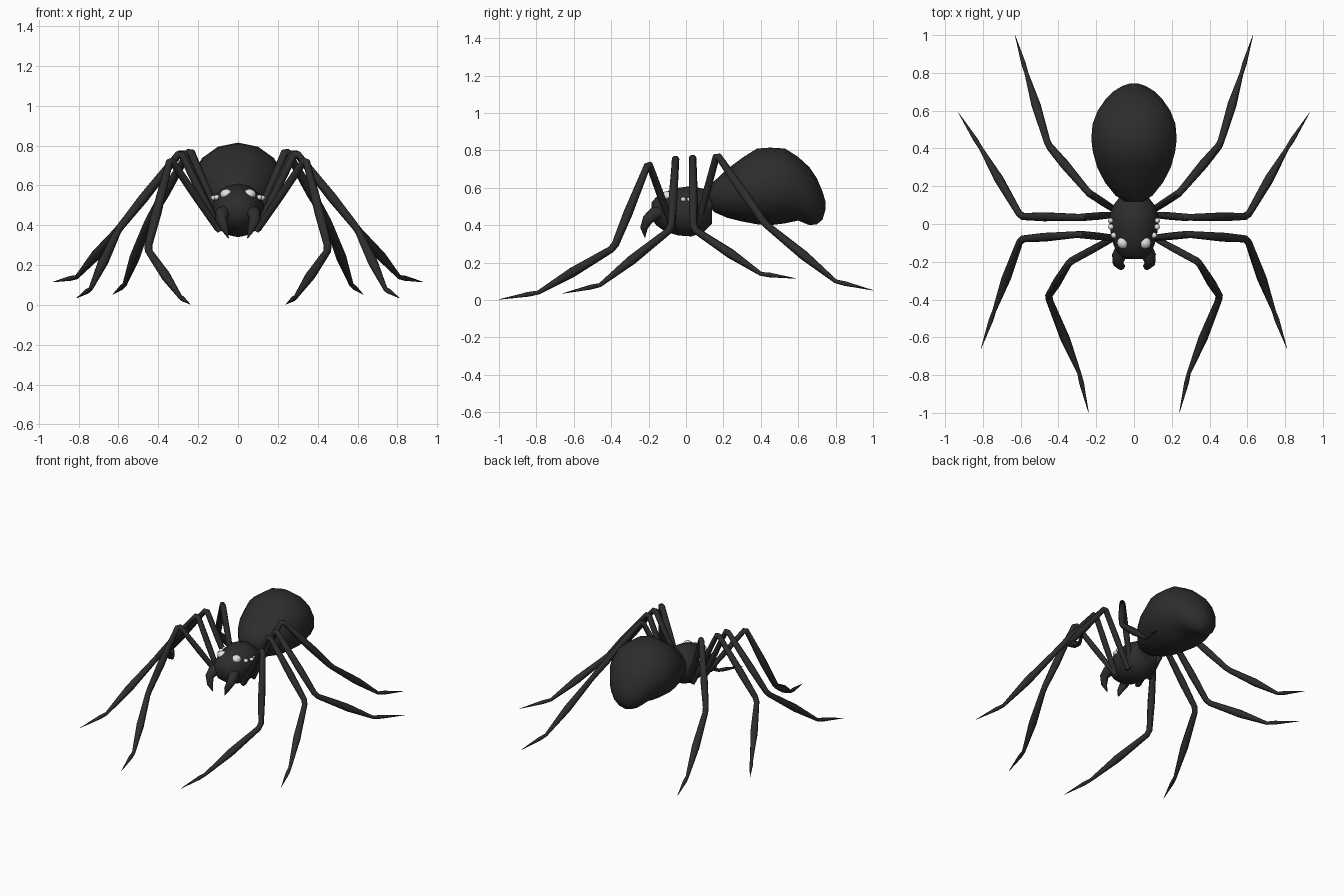
import bpy, bmesh, math
from mathutils import Vector

cube = bpy.data.objects.get("Cube")
if cube:
    bpy.data.objects.remove(cube, do_unlink=True)


def material(name, value):
    m = bpy.data.materials.new(name)
    m.use_nodes = True
    color = (value, value, value, 1)
    m.diffuse_color = color
    m.node_tree.nodes["Principled BSDF"].inputs["Base Color"].default_value = color
    return m


BLACK = material("black", 0.026)
PALE = material("pale_grey", 0.75)


def finish(bm, name, mat):
    bmesh.ops.recalc_face_normals(bm, faces=bm.faces)
    mesh = bpy.data.meshes.new(name)
    bm.to_mesh(mesh)
    bm.free()
    mesh.materials.append(mat)
    obj = bpy.data.objects.new(name, mesh)
    bpy.context.collection.objects.link(obj)
    bpy.ops.object.select_all(action="DESELECT")
    obj.select_set(True)
    bpy.context.view_layer.objects.active = obj
    bpy.ops.object.shade_smooth_by_angle(angle=math.radians(50))
    return obj


def loft(name, rings, mat=BLACK):
    """Skin a list of rings of points and cap both ends."""
    bm = bmesh.new()
    loops = [[bm.verts.new(p) for p in ring] for ring in rings]
    n = len(loops[0])
    for a, b in zip(loops, loops[1:]):
        for i in range(n):
            j = (i + 1) % n
            bm.faces.new((a[i], a[j], b[j], b[i]))
    bm.faces.new(loops[0])
    bm.faces.new(loops[-1])
    return finish(bm, name, mat)


def body(name, sections, sides):
    """Sections along y: (y, bottom, top, half width)."""
    rings = []
    for y, low, high, w in sections:
        ring = []
        for i in range(sides):
            a = math.tau * i / sides
            ring.append((w * math.sin(a), y,
                         (low + high) / 2 + (high - low) / 2 * math.cos(a)))
        rings.append(ring)
    return loft(name, rings)


def tube(name, points, radii, sides=8):
    rings = []
    last = len(points) - 1
    for i, (p, r) in enumerate(zip(points, radii)):
        t = Vector((0, 0, 0))
        if i > 0:
            t += (p - points[i - 1]).normalized()
        if i < last:
            t += (points[i + 1] - p).normalized()
        t.normalize()
        # keep the ring frame consistent along the path
        if i == 0:
            u = t.orthogonal().normalized()
        else:
            u = (u - t * u.dot(t)).normalized()
        v = t.cross(u)
        rings.append([p + r * (u * math.cos(math.tau * k / sides)
                               + v * math.sin(math.tau * k / sides))
                      for k in range(sides)])
    return loft(name, rings)


# Abdomen with a small bump under its rear end
body("abdomen", [
    (0.12, .51, .60, .05), (0.15, .47, .635, .10), (0.22, .44, .70, .158),
    (0.30, .42, .76, .20), (0.38, .405, .81, .223), (0.45, .40, .815, .232),
    (0.53, .41, .81, .225), (0.60, .425, .765, .197), (0.66, .40, .71, .155),
    (0.70, .405, .65, .115), (0.73, .43, .58, .065), (0.745, .48, .53, .02)], 14)

# Head and thorax in one rounded piece
body("thorax", [
    (-0.185, .44, .52, .05), (-0.16, .40, .55, .085), (-0.11, .365, .58, .112),
    (-0.04, .345, .60, .128), (0.03, .34, .61, .135), (0.09, .36, .595, .12),
    (0.14, .41, .56, .08)], 14)

# Leg joints on the left side: base, knee, shin top, ankle, tip
LEGS = {
    "front_leg": [(.10, -.07, .38), (.34, -.20, .735), (.455, -.385, .28),
                  (.29, -.79, .04), (.24, -1.0, .003)],
    "front_middle_leg": [(.09, -.075, .37), (.29, -.055, .77), (.60, -.08, .38),
                         (.74, -.46, .08), (.81, -.66, .035)],
    "rear_middle_leg": [(.09, .05, .37), (.28, .035, .775), (.60, .04, .38),
                        (.81, .40, .14), (.93, .59, .115)],
    "rear_leg": [(.08, .06, .39), (.24, .165, .78), (.455, .42, .41),
                 (.57, .80, .10), (.63, 1.0, .052)],
}
LEG_RADII = [.016, .02, .02, .019, .025, .02, .019, .026, .011, .013, .001]


def leg_path(joints):
    base, knee, shin, ankle, tip = joints
    return [base, base.lerp(knee, .5), knee.lerp(base, .04), knee.lerp(shin, .04),
            knee.lerp(shin, .6), shin.lerp(knee, .04), shin.lerp(ankle, .04),
            shin.lerp(ankle, .55), ankle, ankle.lerp(tip, .25), tip]


FANG = [(.06, -.12, .47), (.08, -.17, .46), (.085, -.205, .43),
        (.068, -.225, .385), (.048, -.22, .335)]
FANG_RADII = [.035, .037, .029, .02, .002]

# Eyes: position and radius
EYES = [((.058, -.10, .555), .032), ((.106, -.06, .54), .016),
        ((.122, -.015, .538), .015), ((.124, .018, .538), .014)]

for side, s in (("left", 1), ("right", -1)):
    def place(p):
        return Vector((p[0] * s, p[1], p[2]))

    for name, joints in LEGS.items():
        tube(f"{side}_{name}", leg_path([place(p) for p in joints]), LEG_RADII)
    tube(f"{side}_fang", [place(p) for p in FANG], FANG_RADII)
    for i, (pos, r) in enumerate(EYES):
        bm = bmesh.new()
        bmesh.ops.create_uvsphere(bm, u_segments=12, v_segments=8, radius=r)
        bmesh.ops.scale(bm, vec=(1, 1, .85), verts=bm.verts)
        bmesh.ops.translate(bm, vec=place(pos), verts=bm.verts)
        finish(bm, f"{side}_eye_{i + 1}", PALE)
